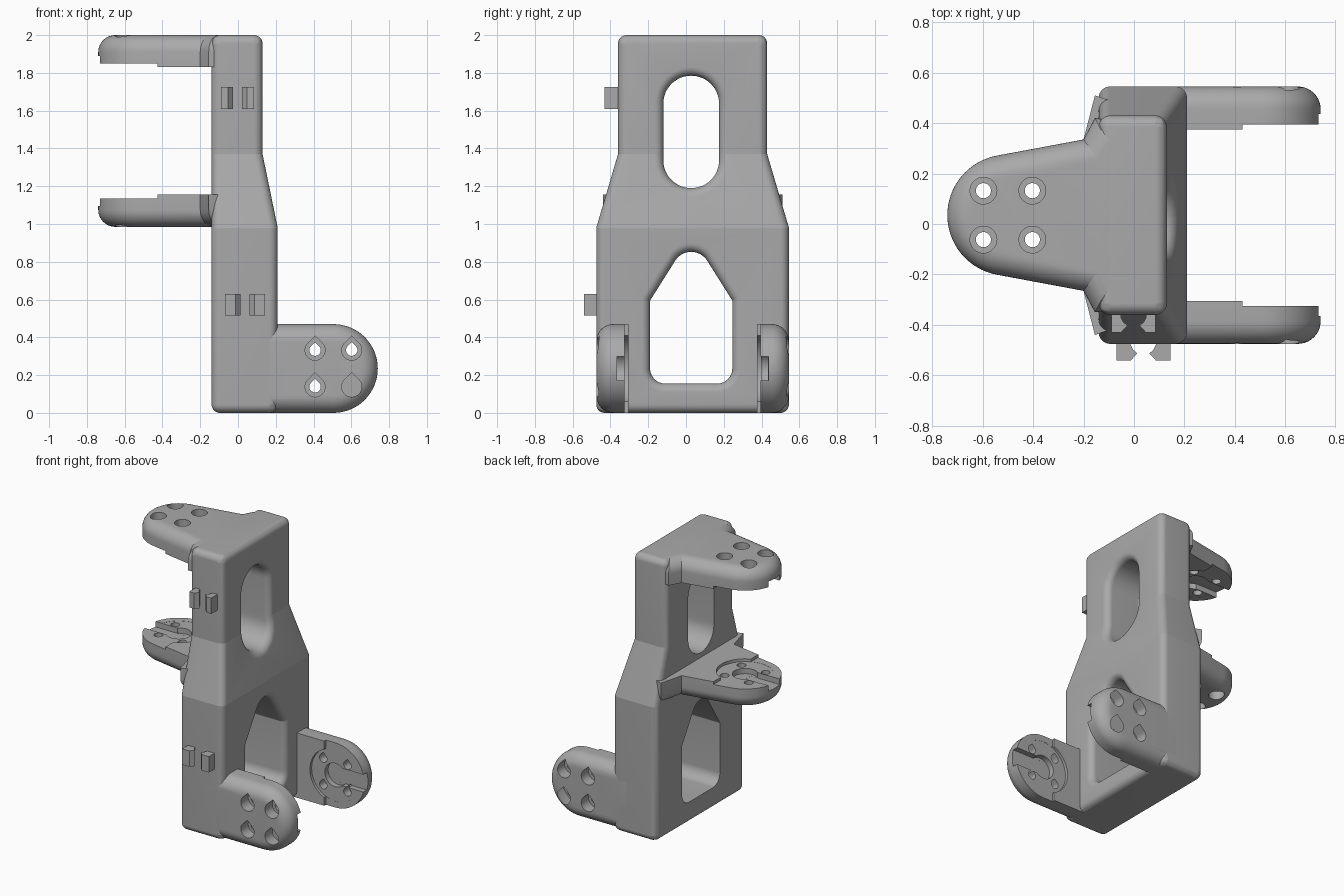
import bpy, bmesh, math
from mathutils import Vector

cube = bpy.data.objects.get("Cube")
if cube:
    bpy.data.objects.remove(cube, do_unlink=True)

grey = bpy.data.materials.new("plain grey")
grey.use_nodes = True
colour = (0.4, 0.4, 0.4, 1)
grey.diffuse_color = colour
grey.node_tree.nodes["Principled BSDF"].inputs["Base Color"].default_value = colour


def loft(name, rings):
    """Closed solid through rings with equal point counts."""
    bm = bmesh.new()
    rows = [[bm.verts.new(p) for p in ring] for ring in rings]
    n = len(rows[0])
    for a, b in zip(rows, rows[1:]):
        for i in range(n):
            j = (i + 1) % n
            bm.faces.new((a[i], a[j], b[j], b[i]))
    bm.faces.new(rows[0][::-1])
    bm.faces.new(rows[-1])
    bmesh.ops.recalc_face_normals(bm, faces=bm.faces)
    mesh = bpy.data.meshes.new(name)
    bm.to_mesh(mesh)
    bm.free()
    mesh.materials.append(grey)
    ob = bpy.data.objects.new(name, mesh)
    bpy.context.collection.objects.link(ob)
    return ob


def activate(ob):
    bpy.ops.object.select_all(action='DESELECT')
    ob.select_set(True)
    bpy.context.view_layer.objects.active = ob


def apply(ob, kind, **settings):
    activate(ob)
    mod = ob.modifiers.new(kind, kind)
    for key, value in settings.items():
        setattr(mod, key, value)
    bpy.ops.object.modifier_apply(modifier=mod.name)


def cut(ob, cutter):
    apply(ob, 'BOOLEAN', operation='DIFFERENCE', solver='EXACT', object=cutter)
    bpy.data.objects.remove(cutter, do_unlink=True)


def smooth(ob):
    activate(ob)
    bpy.ops.object.shade_smooth_by_angle(angle=math.radians(11))


def arc(cx, cy, r, start, end, steps):
    return [(cx + r * math.cos(math.radians(start + (end - start) * i / steps)),
             cy + r * math.sin(math.radians(start + (end - start) * i / steps)))
            for i in range(steps + 1)]


def circle(cx, cy, r):
    return arc(cx, cy, r, 0, 360, 48)[:-1]


def teardrop(cx, cy, r):
    return [(cx, cy + r * 1.41)] + arc(cx, cy, r, 135, 405, 36)


def offset(pts, d):
    """Move a counter-clockwise outline outward by d."""
    out = []
    for i, p in enumerate(pts):
        a, b, c = Vector(pts[i - 1]), Vector(p), Vector(pts[(i + 1) % len(pts)])
        e, f = (b - a).normalized(), (c - b).normalized()
        m, n = Vector((e.y, -e.x)), Vector((f.y, -f.x))
        out.append(tuple(b + (m + n) * d / (1 + m.dot(n))))
    return out


def rounded(corners):
    """Counter-clockwise corners (x, y, radius) to a rounded outline."""
    out = []
    for i, (x, y, r) in enumerate(corners):
        p = Vector((x, y))
        a = (Vector(corners[i - 1][:2]) - p).normalized()
        b = (Vector(corners[(i + 1) % len(corners)][:2]) - p).normalized()
        if r == 0:
            out.append((x, y))
            continue
        half = a.angle(b) / 2
        centre = p + (a + b).normalized() * r / math.sin(half)
        start = p + a * r / math.tan(half) - centre
        turn = math.pi - 2 * half
        steps = max(2, math.ceil(math.degrees(turn) / 8))
        for k in range(steps + 1):
            t = turn * k / steps
            c, s = math.cos(t), math.sin(t)
            out.append((centre.x + start.x * c - start.y * s,
                        centre.y + start.x * s + start.y * c))
    return out


MID = 0.035   # centre of the body across y


def face_x(z):
    """Position of the sloping face on the +x side."""
    return 0.21 - 0.08 * min(max((z - 0.98) / 0.39, 0), 1)


# Main body: wide foot tapering to a narrower neck
levels = [(0, 0.51), (0.98, 0.51), (1.37, 0.395), (2, 0.395)]
body = loft("body", [[(-0.14, MID - h, z), (face_x(z), MID - h, z),
                      (face_x(z), MID + h, z), (-0.14, MID + h, z)]
                     for z, h in levels])
apply(body, 'BEVEL', width=0.045, segments=10, limit_method='ANGLE',
      angle_limit=math.radians(40))


def window(outline, r=0.045):
    """Cut a window through the body with a rolled edge on the +x side."""
    rings = [[(-0.3, y, z) for y, z in outline]]
    for k in range(11):
        a = math.radians(9 * k)
        ring = offset(outline, r * (1 - math.cos(a)))
        rings.append([(face_x(z) - r * (1 - math.sin(a)), y, z) for y, z in ring])
    rings.append([(0.4, y, z) for x, y, z in rings[-1]])
    cut(body, loft("window_cutter", rings))


window(rounded([(-0.12, 1.19, 0.147), (0.175, 1.19, 0.147), (0.175, 1.37, 0),
                (0.175, 1.785, 0.147), (-0.12, 1.785, 0.147), (-0.12, 1.37, 0)]))
window(rounded([(-0.19, 0.155, 0.08), (0.245, 0.155, 0.08), (0.245, 0.595, 0.01),
                (0.0275, 0.94, 0.1), (-0.19, 0.595, 0.01)]))
smooth(body)


def arm(name, outline, place, hole, thick=0.17, r=0.09):
    """Bracket arm: u along it, v across it, w from inner to outer face."""
    def solid(pts, low, high):
        return loft("arm_cutter", [[place(u, v, w) for u, v in pts] for w in (low, high)])

    def box(u0, v0, u1, v1):
        return [(u0, v0), (u1, v0), (u1, v1), (u0, v1)]

    rings = [[place(u, v, 0) for u, v in outline]]
    for k in range(11):
        a = math.radians(9 * k)
        rings.append([place(u, v, thick - r + r * math.sin(a))
                      for u, v in offset(outline, -r * (1 - math.cos(a)))])
    ob = loft(name, rings)
    # Horn seat: stepped end, round recess and keyhole slot
    cut(ob, solid(box(-0.075, -0.4, 0.4, 0.4), -0.1, 0.02))
    cut(ob, solid(circle(0, 0, 0.19), -0.1, 0.021))
    cut(ob, solid(circle(0, 0, 0.085), -0.1, 0.06))
    cut(ob, solid(box(0, -0.063, 0.4, 0.063), -0.1, 0.0605))
    # Four screw holes, counterbored from outside
    for u in (-0.097, 0.097):
        for v in (-0.097, 0.097):
            cut(ob, solid(hole(u, v, 0.03), -0.1, 0.3))
            cut(ob, solid(hole(u, v, 0.053), 0.085, 0.3))
    smooth(ob)


# Lower pair of upright arms
straight = [(-0.5, -0.235)] + arc(0, 0, 0.235, -90, 90, 32) + [(-0.5, 0.235)]
for name, y, side in (("left", 0.375, 1), ("right", -0.305, -1)):
    arm("lower_arm_" + name, straight,
        lambda u, v, w: (0.505 + u, y + side * w, 0.235 + v), teardrop)


# Upper pair of level arms, flaring into the body
def flared(tip, back):
    return ([(-0.5, -back), (-0.345, -tip), (-0.3, -0.3)]
            + arc(0, 0, 0.24, -79.5, 79.5, 32)
            + [(-0.3, 0.3), (-0.345, tip), (-0.5, back)])


for name, z, side, tip, back in (("top", 1.83, 1, 0.385, 0.365),
                                 ("middle", 1.155, -1, 0.475, 0.42)):
    arm(name + "_arm", flared(tip, back),
        lambda u, v, w: (-0.5 - u, MID + v, z + side * w), circle)

# Cable clips: facing pairs of hooks on the front
for name, cx, face, z0, z1, h in (("upper", -0.002, -0.365, 1.61, 1.725, 0.088),
                                  ("lower", 0.037, -0.475, 0.515, 0.63, 0.107)):
    hook = [(h, -0.02), (h, 0.066), (0.05, 0.066), (0.024, 0.038),
            (0.04, 0.024), (0.05, 0.004), (0.05, -0.02)]
    for side, label in ((1, "left"), (-1, "right")):
        loft(f"{name}_clip_{label}",
             [[(cx + side * u, face - d, z) for u, d in hook] for z in (z0, z1)])
